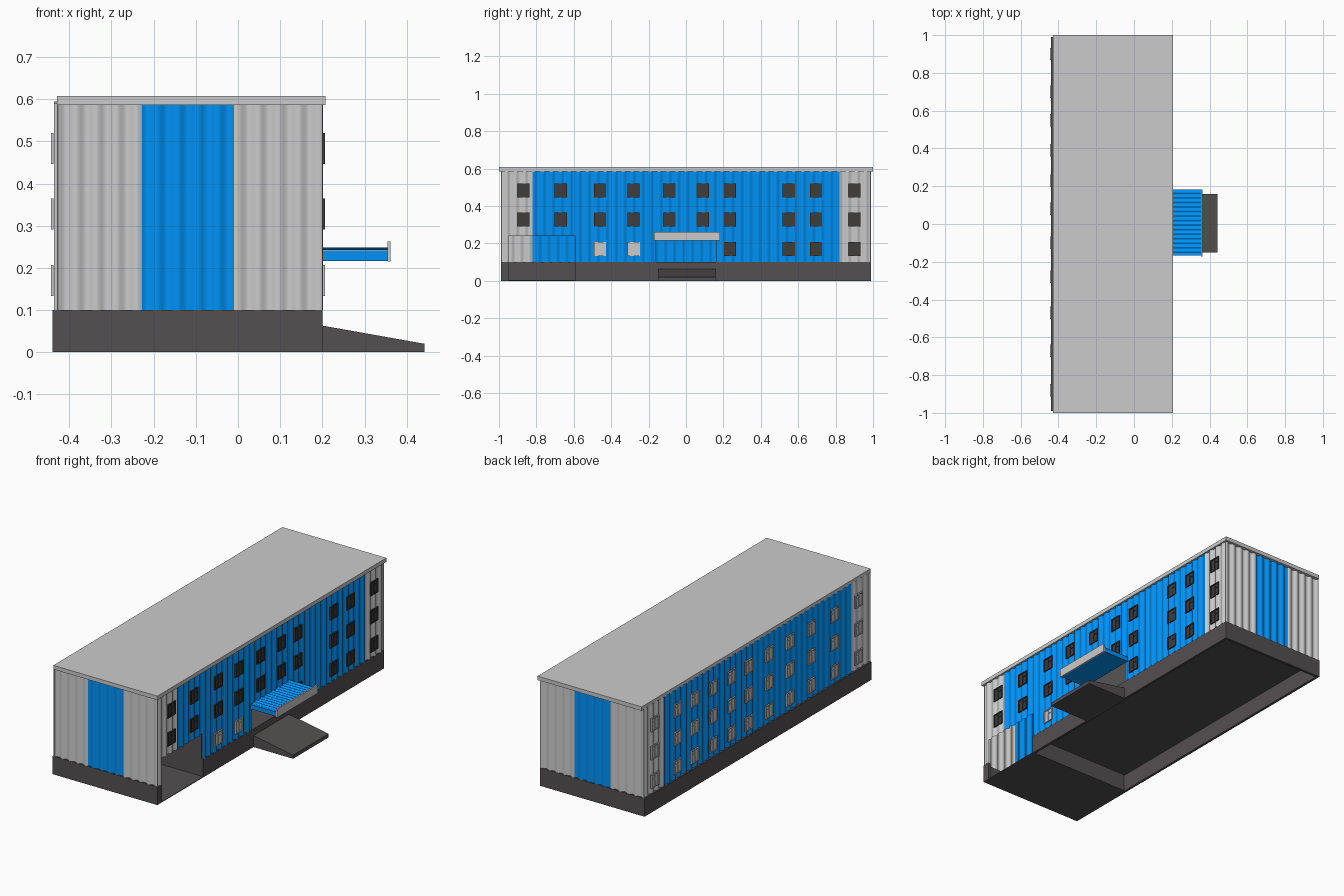
import bpy, bmesh, math
from mathutils import Vector

if "Cube" in bpy.data.objects:
    bpy.data.objects.remove(bpy.data.objects["Cube"])


def material(name, rgb):
    m = bpy.data.materials.new(name)
    m.diffuse_color = (*rgb, 1)
    m.use_nodes = True
    m.node_tree.nodes["Principled BSDF"].inputs["Base Color"].default_value = m.diffuse_color
    return m


BLUE = material("blue_cladding", (0.0, 0.29, 0.93))
DARK = material("dark_grey", (0.088, 0.08, 0.082))
GLASS = material("dark_window", (0.05, 0.046, 0.046))


def finish(name, bm, mat=None):
    me = bpy.data.meshes.new(name)
    bm.to_mesh(me)
    bm.free()
    ob = bpy.data.objects.new(name, me)
    bpy.context.collection.objects.link(ob)
    if mat:
        me.materials.append(mat)
    return ob


def add_box(bm, lo, hi):
    vs = bmesh.ops.create_cube(bm, size=1)["verts"]
    for v in vs:
        v.co = Vector([lo[i] + (v.co[i] + 0.5) * (hi[i] - lo[i]) for i in range(3)])


def box(name, lo, hi, mat=None):
    bm = bmesh.new()
    add_box(bm, lo, hi)
    return finish(name, bm, mat)


def corrugated(name, axes, offset, side, u0, u1, v0, v1, mat=None, period=0.048, depth=0.01):
    """Smooth wavy sheet: axes = (across waves, along waves, normal)."""
    step = period / 8
    k0, k1 = math.ceil(u0 / step + 0.01), math.floor(u1 / step - 0.01)
    us = [u0] + [k * step for k in range(k0, k1 + 1)] + [u1]
    bm = bmesh.new()
    cols = []
    for u in us:
        groove = depth * (0.5 - 0.5 * math.cos(2 * math.pi * u / period))
        col = []
        for v in (v0, v1):
            p = [0, 0, 0]
            p[axes[0]], p[axes[1]], p[axes[2]] = u, v, offset - side * groove
            col.append(bm.verts.new(p))
        cols.append(col)
    flip = (side > 0) != (axes == (1, 2, 0))
    for a, b in zip(cols, cols[1:]):
        f = [a[0], b[0], b[1], a[1]]
        bm.faces.new(f[::-1] if flip else f).smooth = True
    return finish(name, bm, mat)


XL, XR, YE = -0.436, 0.2, 0.99
ZB, ZT = 0.1, 0.59
LONG, END = (1, 2, 0), (0, 2, 1)

# End walls with a blue centre stripe
for side, tag in ((-1, "front"), (1, "rear")):
    for i, (a, b, m) in enumerate(((XL, -0.228, None), (-0.228, -0.01, BLUE), (-0.01, XR, None))):
        corrugated(f"{tag}_wall_{i}", END, side * YE, side, a, b, ZB, ZT, m)

# Long left wall
for i, (a, b, m) in enumerate(((-YE, -0.82, None), (-0.82, 0.82, BLUE), (0.82, YE, None))):
    corrugated(f"left_wall_{i}", LONG, XL, -1, a, b, ZB, 0.595, m)

# Long right wall, leaving the vehicle bay and the entrance open
for i, (a, b, z, m) in enumerate((
        (-YE, -0.95, ZB, None), (-0.95, -0.82, 0.24, None), (-0.82, -0.59, 0.24, BLUE),
        (-0.59, -0.16, ZB, BLUE), (-0.16, 0.16, 0.22, BLUE), (0.16, 0.82, ZB, BLUE),
        (0.82, YE, ZB, None))):
    corrugated(f"right_wall_{i}", LONG, XR + 0.002, 1, a, b, z, ZT, m)

# Roof
box("roof", (-0.429, -1, 0.586), (0.207, 1, 0.608))

# Plinth, hollow below the ground floor
T = 0.014
box("plinth_left", (-0.44, -YE, 0), (-0.44 + T, YE, ZB), DARK)
box("plinth_front", (-0.44, -YE, 0), (XR, -YE + T, ZB), DARK)
box("plinth_rear", (-0.44, YE - T, 0), (XR, YE, ZB), DARK)
box("plinth_right_corner", (XR - T, -YE, 0), (XR, -0.95, ZB), DARK)
box("plinth_right", (XR - T, -0.59, 0), (XR, YE, ZB), DARK)
box("ground_floor", (-0.43, -0.59, ZB - 0.005), (XR, YE, ZB), DARK)

# Vehicle bay
box("bay_floor", (-0.44, -YE, 0), (XR, -0.59, 0.004), DARK)
box("bay_side_wall", (-0.42, -0.59, 0), (XR - 0.009, -0.584, 0.24), DARK)

# Entrance ramp
bm = bmesh.new()
profile = [(XR, 0), (0.442, 0), (0.442, 0.02), (XR, 0.063)]
rings = [[bm.verts.new((x, y, z)) for x, z in profile] for y in (-0.15, 0.16)]
bm.faces.new(rings[0])
bm.faces.new(rings[1][::-1])
for i in range(4):
    j = (i + 1) % 4
    bm.faces.new((rings[0][j], rings[0][i], rings[1][i], rings[1][j]))
bmesh.ops.recalc_face_normals(bm, faces=bm.faces)
finish("entrance_ramp", bm, DARK)

# Entrance canopy: slab, ribbed roofing and fascia board
box("canopy_slab", (XR - 0.005, -0.168, 0.216), (0.354, 0.182, 0.241), BLUE)
corrugated("canopy_roofing", (1, 0, 2), 0.248, 1, -0.168, 0.182, XR - 0.005, 0.355, BLUE, 0.024, 0.006)
box("canopy_fascia", (0.354, -0.172, 0.215), (0.362, 0.182, 0.262))


def window(name, x, side, y, z, mat):
    w, h, f = 0.033, 0.037, 0.006
    bm = bmesh.new()

    def part(y0, y1, z0, z1, out):
        xa, xb = sorted((x, x + side * out))
        add_box(bm, (xa, y + y0, z + z0), (xb, y + y1, z + z1))
    part(-w, w, -h, h, 0.003)
    part(-w, -w + f, -h, h, 0.007)
    part(w - f, w, -h, h, 0.007)
    part(-w + f, w - f, h - f, h, 0.007)
    part(-w + f, w - f, -h, -h + f, 0.007)
    part(-0.003, 0.003, -h + f, h - f, 0.006)
    part(0.003, w - f, 0.008, 0.013, 0.006)
    finish(name, bm, mat)


# Windows in three rows
ROWS = (0.17, 0.328, 0.483)
RIGHT = (-0.87, -0.67, -0.46, -0.28, -0.09, 0.09, 0.235, 0.55, 0.695, 0.9)
LEFT = (-0.88, -0.67, -0.47, -0.28, -0.1, 0.08, 0.23, 0.39, 0.55, 0.7, 0.9)
for r, z in enumerate(ROWS):
    for i, y in enumerate(LEFT):
        window(f"left_window_{r}_{i}", XL - 0.001, -1, y, z, None)
    for i, y in enumerate(RIGHT):
        if r == 0 and i in (0, 1, 4, 5):
            continue
        light = r == 0 and i in (2, 3)
        window(f"right_window_{r}_{i}", XR - 0.001, 1, y, z, None if light else GLASS)
